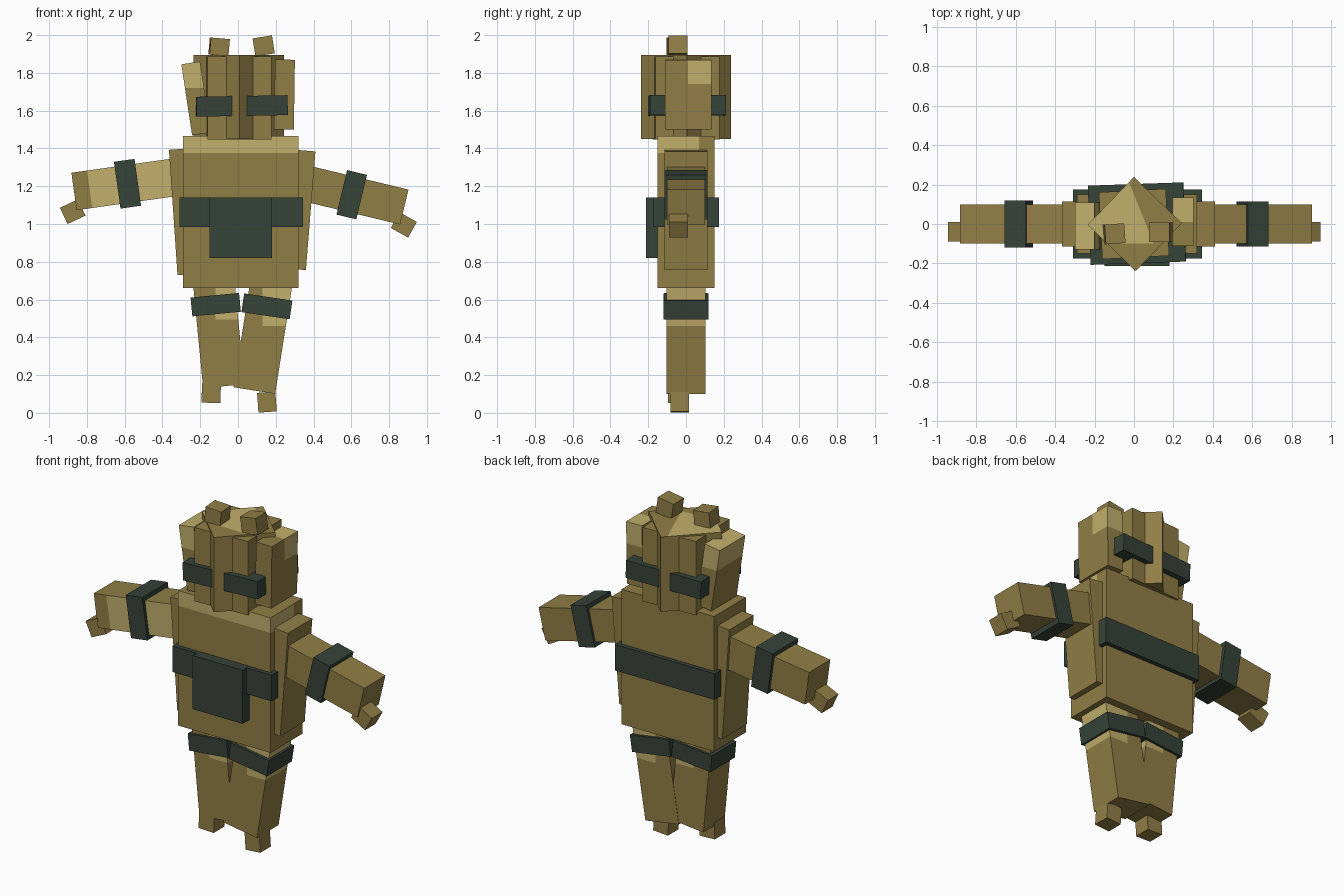
import bpy
import bmesh
from math import radians
from mathutils import Euler, Matrix, Vector

cube = bpy.data.objects.get("Cube")
if cube:
    bpy.data.objects.remove(cube, do_unlink=True)


def material(name, color):
    m = bpy.data.materials.new(name)
    m.use_nodes = True
    m.diffuse_color = (*color, 1)
    m.node_tree.nodes["Principled BSDF"].inputs["Base Color"].default_value = (*color, 1)
    return m


TAN = material("tan", (0.285, 0.21, 0.062))
PALE = material("pale tan", (0.54, 0.43, 0.15))
GREEN = material("dark green", (0.037, 0.056, 0.04))


def box(name, center, size, tilt=0, turn=0, mat=TAN, cuts=(), pale=None):
    """Box tilted in the front plane and turned about z. Cuts are (point, normal)
    planes; faces whose center and normal satisfy the pale rule become pale."""
    rot = Euler((0, radians(-tilt), radians(turn))).to_matrix().to_4x4()
    bm = bmesh.new()
    bmesh.ops.create_cube(bm, size=1, matrix=Matrix.Translation(center) @ rot
                          @ Matrix.Diagonal((*size, 1)))
    for point, normal in cuts:
        bmesh.ops.bisect_plane(bm, geom=bm.verts[:] + bm.edges[:] + bm.faces[:],
                               plane_co=point, plane_no=Vector(normal).normalized())
    bm.normal_update()
    if pale:
        for f in bm.faces:
            f.material_index = int(pale(f.calc_center_median(), f.normal))
    mesh = bpy.data.meshes.new(name)
    bm.to_mesh(mesh)
    bm.free()
    mesh.materials.append(mat)
    mesh.materials.append(PALE)
    ob = bpy.data.objects.new(name, mesh)
    bpy.context.scene.collection.objects.link(ob)
    return ob


X, Y, Z = (1, 0, 0), (0, 1, 0), (0, 0, 1)

# Torso with pale shoulder edge
box("torso", (0.015, 0, 1.063), (0.61, 0.3, 0.805),
    cuts=[((0, 0, 1.375), Z), ((0, 0.07, 0), Y)],
    pale=lambda c, n: c.z > 1.375 and (n.y < -0.5 or (n.x > 0.5 and c.y < 0.07)))
box("right_side_panel", (-0.283, 0, 1.065), (0.12, 0.23, 0.665), 3.9)
box("left_side_panel", (0.325, 0, 1.075), (0.12, 0.23, 0.63), -4.6)

# Belt and pouch
box("belt", (0.017, 0, 1.062), (0.655, 0.352, 0.155), mat=GREEN)
box("belt_pouch", (0.015, -0.175, 0.98), (0.33, 0.075, 0.32), mat=GREEN)

# Arms, arm bands and hands
box("right_arm", (-0.571, 0, 1.214), (0.6, 0.2, 0.2), 8,
    cuts=[((-0.785, 0, 1.18), (1, 0, 0.14))],
    pale=lambda c, n: n.y < -0.5 and c.x > -0.78)
box("left_arm", (0.613, 0, 1.154), (0.55, 0.2, 0.19), -13.5)
box("right_arm_band", (-0.585, 0, 1.213), (0.11, 0.24, 0.25), 8, mat=GREEN)
box("left_arm_band", (0.602, 0, 1.155), (0.108, 0.228, 0.242), -13.5, mat=GREEN)
box("right_hand", (-0.875, -0.04, 1.065), (0.105, 0.1, 0.095), 25)
box("left_hand", (0.878, -0.04, 0.995), (0.105, 0.1, 0.095), -29)

# Legs, leg bands and feet
box("right_leg", (-0.101, 0, 0.41), (0.22, 0.2, 0.54), 5.5,
    cuts=[((0, 0, 0.495), Z), ((-0.12, 0, 0), X)],
    pale=lambda c, n: c.z > 0.5 and c.x > -0.12 and abs(n.z) < 0.5)
box("left_leg", (0.131, 0, 0.4), (0.223, 0.204, 0.57), -9,
    cuts=[((0, 0, 0.46), Z), ((0.13, 0, 0), X)],
    pale=lambda c, n: c.z > 0.47 and c.x > 0.13 and abs(n.z) < 0.5)
box("right_leg_band", (-0.118, 0, 0.573), (0.258, 0.23, 0.1), 5.5, mat=GREEN)
box("left_leg_band", (0.153, 0, 0.564), (0.258, 0.236, 0.1), -8.5, mat=GREEN)
box("right_foot", (-0.142, -0.045, 0.103), (0.1, 0.1, 0.1), -2)
box("left_foot", (0.153, -0.033, 0.057), (0.097, 0.1, 0.105), 4)

# Star-shaped head from two crossed blocks, with a pale crown patch
box("head_block", (0, 0, 1.667), (0.34, 0.34, 0.44), turn=3)
box("head_corner_block", (0.004, 0, 1.673), (0.338, 0.338, 0.446), turn=46,
    cuts=[((0.06, 0, 0), (1, 0.4, 0)), ((0, -0.1, 0), Y)],
    pale=lambda c, n: n.z > 0.5 and c.x + 0.4 * c.y < 0.06 and c.y > -0.1)
box("right_head_plate", (-0.222, -0.01, 1.665), (0.1, 0.24, 0.38), 8.6,
    cuts=[((0, 0, 1.72), Z)], pale=lambda c, n: c.z > 1.72)
box("left_head_plate", (0.246, 0.012, 1.685), (0.105, 0.245, 0.37), -0.8,
    cuts=[((0, 0, 1.74), Z), ((0, 0.01, 0), Y)],
    pale=lambda c, n: c.z > 1.74 and c.y > 0.01 and n.x > -0.5)
box("eye_band", (0.015, 0.002, 1.625), (0.483, 0.402, 0.105), 1, 2, mat=GREEN)

# Ears
box("right_ear", (-0.1, -0.05, 1.938), (0.1, 0.1, 0.09), -5, 4)
box("left_ear", (0.136, -0.042, 1.943), (0.104, 0.1, 0.096), 9)
